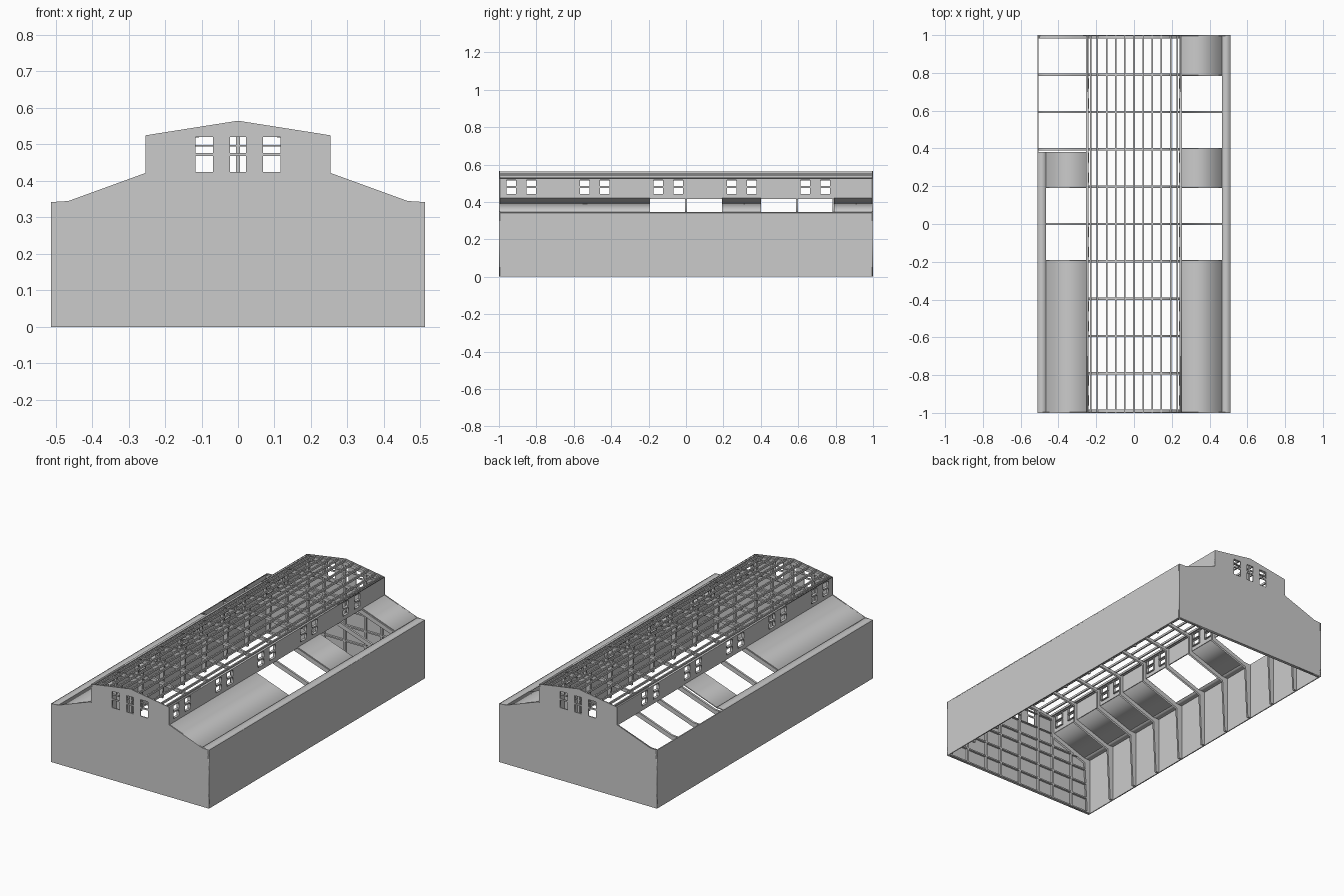
import bpy, bmesh

if "Cube" in bpy.data.objects:
    bpy.data.objects.remove(bpy.data.objects["Cube"])

def finish(name, bm):
    bmesh.ops.remove_doubles(bm, verts=bm.verts, dist=1e-5)
    bmesh.ops.recalc_face_normals(bm, faces=bm.faces)
    me = bpy.data.meshes.new(name)
    bm.to_mesh(me)
    bm.free()
    ob = bpy.data.objects.new(name, me)
    bpy.context.collection.objects.link(ob)
    return ob

def plate(name, outline, holes, axis, centre, thick):
    """Flat sheet with holes: outline in (horizontal, z), thickness along axis."""
    cu = bpy.data.curves.new(name, 'CURVE')
    cu.dimensions, cu.fill_mode, cu.extrude = '2D', 'BOTH', thick / 2
    for pts in [outline] + [[(a, c), (b, c), (b, d), (a, d)] for a, b, c, d in holes]:
        sp = cu.splines.new('POLY')
        sp.points.add(len(pts) - 1)
        for p, (u, v) in zip(sp.points, pts):
            p.co = (u, v, 0, 1)
        sp.use_cyclic_u = True
    tmp = bpy.data.objects.new(name, cu)
    me = bpy.data.meshes.new_from_object(tmp)
    bm = bmesh.new()
    bm.from_mesh(me)
    bpy.data.objects.remove(tmp)
    bpy.data.meshes.remove(me)
    for v in bm.verts:
        u, z, w = v.co
        v.co = (u, centre + w, z) if axis == 'y' else (centre + w, u, z)
    return finish(name, bm)

def bars(name, boxes):
    """One object from axis-aligned boxes (x0, x1, y0, y1, z0, z1)."""
    bm = bmesh.new()
    for x0, x1, y0, y1, z0, z1 in boxes:
        for v in bmesh.ops.create_cube(bm, size=1)['verts']:
            v.co = (x0 + (v.co.x + .5) * (x1 - x0), y0 + (v.co.y + .5) * (y1 - y0),
                    z0 + (v.co.z + .5) * (z1 - z0))
    return finish(name, bm)

def mirrored(half):
    return half + [(-x, z) for x, z in reversed(half) if x != 0]

def roof_z(x):
    x = abs(x)
    if x <= .253:
        return .565 - .04 * x / .253
    return max(.343, .422 - (x - .253) * .077 / .212)

# Gable end walls with three windows of two panes
gable = mirrored([(.512, 0), (.512, .342), (.465, .345), (.253, .422), (.253, .525), (0, .565)])
panes = [(x - .024, x + .024, a, b) for x in (-.092, .092) for a, b in ((.424, .468), (.477, .52))]
panes += [(-.022, .022, a, b) for a, b in ((.424, .468), (.477, .52))]
for name, y in (("front_wall", -.997), ("back_wall", .997)):
    plate(name, gable, panes, 'y', y, .006)

# Side walls and clerestory walls with paired windows
lights = []
for i in range(5):
    y = -.96 + i * .393
    for s in (y, y + .106):
        lights += [(s, s + .052, .442, .475), (s, s + .052, .484, .52)]
for side, s in (("left", -1), ("right", 1)):
    plate(side + "_wall", [(-1, 0), (1, 0), (1, .342), (-1, .342)], [], 'x', s * .509, .006)
    plate(side + "_clerestory_wall", [(-1, .417), (1, .417), (1, .525), (-1, .525)],
          lights, 'x', s * .25, .006)

# Low aisle roofs, with sheets missing between some frames
t = .005
slope = [(.25, .422), (.465, .345), (.465, .345 - t), (.25, .422 - t)]
eave = [(.465, .345), (.512, .342), (.512, .342 - t), (.465, .345 - t)]
for side, s, sheets, end in (("right", 1, [(-1, -.193), (.193, .4), (.79, 1)], 1),
                             ("left", -1, [(-1, -.193), (.193, .38)], .38)):
    for a, b in sheets:
        plate(side + "_roof_sheet", [(s * x, z) for x, z in slope], [], 'y', (a + b) / 2, b - a)
    plate(side + "_eave_strip", [(s * x, z) for x, z in eave], [], 'y', (end - 1) / 2, end + 1)

# Portal frames: tapered columns, aisle rafters, clerestory posts, top rafters
outer = [(.506, 0), (.506, .337), (.465, .339), (.247, .416), (.247, .518), (0, .555)]
inner = [(.486, 0), (.47, .312), (.23, .395), (.23, .502), (0, .535)]
frame = outer + [(-x, z) for x, z in reversed(outer[:-1])] \
    + [(-x, z) for x, z in inner] + list(reversed(inner[:-1]))
for i in range(11):
    plate("portal_frame", frame, [], 'y', -.988 + i * .1976, .012)

# Roof purlins along the clerestory, with eave beams
xs = [0] + [s * x for x in (.048, .097, .145, .195, .228) for s in (-1, 1)]
bars("roof_purlins", [(x - .004, x + .004, -.994, .994, roof_z(x) - .014, roof_z(x) - .002) for x in xs])
bars("eave_beams", [(min(a, b), max(a, b), -.994, .994, .518, .525)
                    for a, b in ((-.253, -.24), (.24, .253))])

# End wall framing: posts and girts on the inside of both gables
rails = []
for s in (-1, 1):
    y0, y1 = sorted((s * .994, s * .982))
    for x in (0, -.135, .135, -.24, .24, -.375, .375):
        rails.append((x - .006, x + .006, y0, y1, 0, roof_z(x) - .012))
    for z in (.004, .09, .18, .27, .335):
        rails.append((-.5, .5, y0, y1, z - .004, z + .004))
    for z in (.412, .497):
        rails.append((-.245, .245, y0, y1, z - .002, z + .002))
bars("end_wall_framing", rails)

# Slim inner window frames on the clerestory
trim = []
for s in (-1, 1):
    x0, x1 = sorted((s * .247, s * .238))
    for a, b, c, d in lights:
        trim += [(x0, x1, a - .004, a, c, d), (x0, x1, b, b + .004, c, d),
                 (x0, x1, a - .004, b + .004, c - .004, c)]
bars("clerestory_window_frames", trim)
